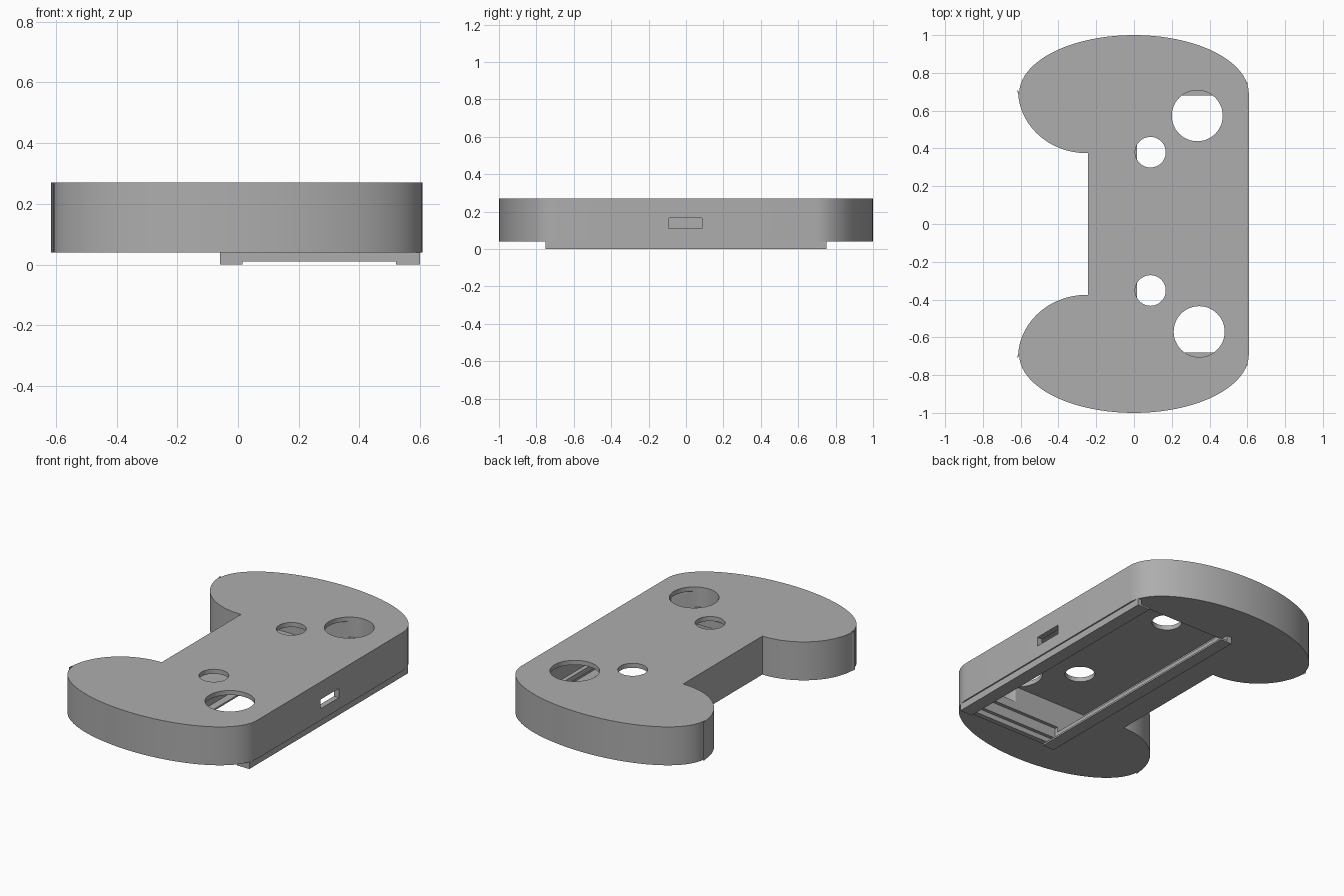
import bpy, bmesh, math
from math import pi, cos, sin

cube = bpy.data.objects.get("Cube")
if cube:
    bpy.data.objects.remove(cube, do_unlink=True)

grey = bpy.data.materials.new("plain grey")
grey.use_nodes = True
grey.diffuse_color = (0.42, 0.42, 0.42, 1)
grey.node_tree.nodes["Principled BSDF"].inputs["Base Color"].default_value = (0.42, 0.42, 0.42, 1)


def prism(name, outline, z0, z1, cutter=False):
    """Extrude a closed outline between two heights."""
    bm = bmesh.new()
    face = bm.faces.new([bm.verts.new((x, y, z0)) for x, y in outline])
    top = bmesh.ops.extrude_face_region(bm, geom=[face])["geom"]
    bmesh.ops.translate(bm, vec=(0, 0, z1 - z0),
                        verts=[v for v in top if isinstance(v, bmesh.types.BMVert)])
    bmesh.ops.recalc_face_normals(bm, faces=bm.faces)
    mesh = bpy.data.meshes.new(name)
    bm.to_mesh(mesh)
    bm.free()
    mesh.materials.append(grey)
    obj = bpy.data.objects.new(name, mesh)
    bpy.context.collection.objects.link(obj)
    obj.hide_render = obj.hide_viewport = cutter
    return obj


def box(name, x0, x1, y0, y1, z0, z1, cutter=False):
    return prism(name, [(x0, y0), (x1, y0), (x1, y1), (x0, y1)], z0, z1, cutter)


def arc(cx, cy, rx, ry, a0, a1, n=40):
    steps = [a0 + (a1 - a0) * i / n for i in range(n + 1)]
    return [(cx + rx * cos(a), cy + ry * sin(a)) for a in steps]


# Body outline: domed ends, rounded grips and a straight waist
back = arc(0, 0.69, 0.608, 0.31, 0, pi)
back += [(-0.617, 0.715), (-0.617, 0.7)]
back += arc(-0.25, 0.71, 0.364, 0.335, pi + 0.05, 1.5 * pi, 24)
back += [(-0.243, 0.375)]
front = [(x, -y) for x, y in reversed(back)]
body = prism("body_shell", back + front, 0.04, 0.27)

# Cavity, lid opening, port and button holes
cutters = [
    box("cavity_cutter", -0.215, 0.575, -0.68, 0.68, 0.07, 0.243, True),
    box("opening_cutter", -0.03, 0.55, -0.70, 0.70, 0.0, 0.1, True),
    box("port_cutter", 0.5, 0.7, -0.09, 0.085, 0.11, 0.165, True),
]
for name, x, y, r in (("back_stick", 0.335, 0.573, 0.135), ("front_stick", 0.345, -0.57, 0.135),
                      ("back_button", 0.087, 0.38, 0.081), ("front_button", 0.087, -0.352, 0.081)):
    cutters.append(prism(name + "_cutter", arc(x, y, r, r, 0, 2 * pi, 48)[:-1], 0.15, 0.4, True))
for cutter in cutters:
    mod = body.modifiers.new(cutter.name, "BOOLEAN")
    mod.object = cutter
    mod.operation = "DIFFERENCE"
    mod.solver = "EXACT"

# Sliding lid track: two walls with inward lips, closed at the front
for side, wall, lip in (("right", (-0.06, -0.03), (-0.06, 0.015)),
                        ("left", (0.575, 0.6), (0.52, 0.6))):
    box(side + "_track_wall", *wall, -0.75, 0.75, 0.01, 0.04)
    box(side + "_track_lip", *lip, -0.75, 0.75, 0.0, 0.01)
box("track_end_stop", -0.03, 0.575, -0.75, -0.72, 0.01, 0.04)

bpy.context.view_layer.objects.active = body
body.select_set(True)
bpy.ops.object.shade_smooth_by_angle(angle=math.radians(20))
